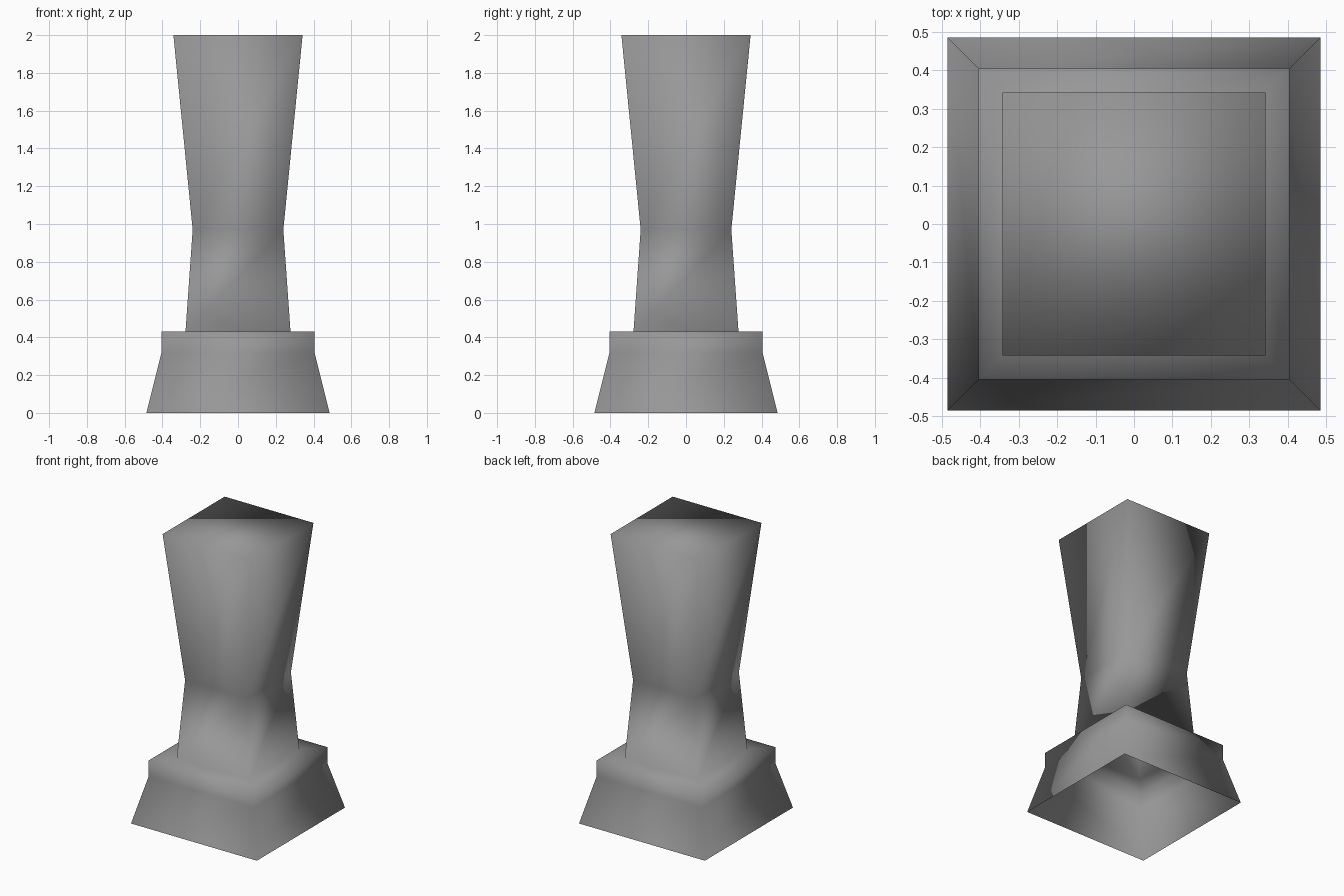
import bpy, bmesh

cube = bpy.data.objects.get("Cube")
if cube:
    bpy.data.objects.remove(cube, do_unlink=True)

# Single stone grey
stone = bpy.data.materials.new("stone_grey")
stone.use_nodes = True
grey = (0.31, 0.31, 0.31, 1)
stone.diffuse_color = grey
stone.node_tree.nodes["Principled BSDF"].inputs["Base Color"].default_value = grey

# Square profile from foot to top: (half width, height)
PROFILE = [(0.485, 0), (0.405, 0.32), (0.405, 0.43),
           (0.278, 0.43), (0.24, 0.97), (0.342, 2)]
CORNERS = [(-1, -1), (1, -1), (1, 1), (-1, 1)]

# Hollow pedestal: flared plinth, ledge and waisted shaft, open underneath
bm = bmesh.new()
rings = [[bm.verts.new((x * w, y * w, z)) for x, y in CORNERS] for w, z in PROFILE]
for low, high in zip(rings, rings[1:]):
    for i in range(4):
        j = (i + 1) % 4
        bm.faces.new((low[i], low[j], high[j], high[i]))

# Flat cap closing the top
bm.faces.new(rings[-1])

# Soft shading runs across every edge
for face in bm.faces:
    face.smooth = True
mesh = bpy.data.meshes.new("pedestal")
bm.to_mesh(mesh)
bm.free()
mesh.materials.append(stone)
bpy.context.collection.objects.link(bpy.data.objects.new("pedestal", mesh))
